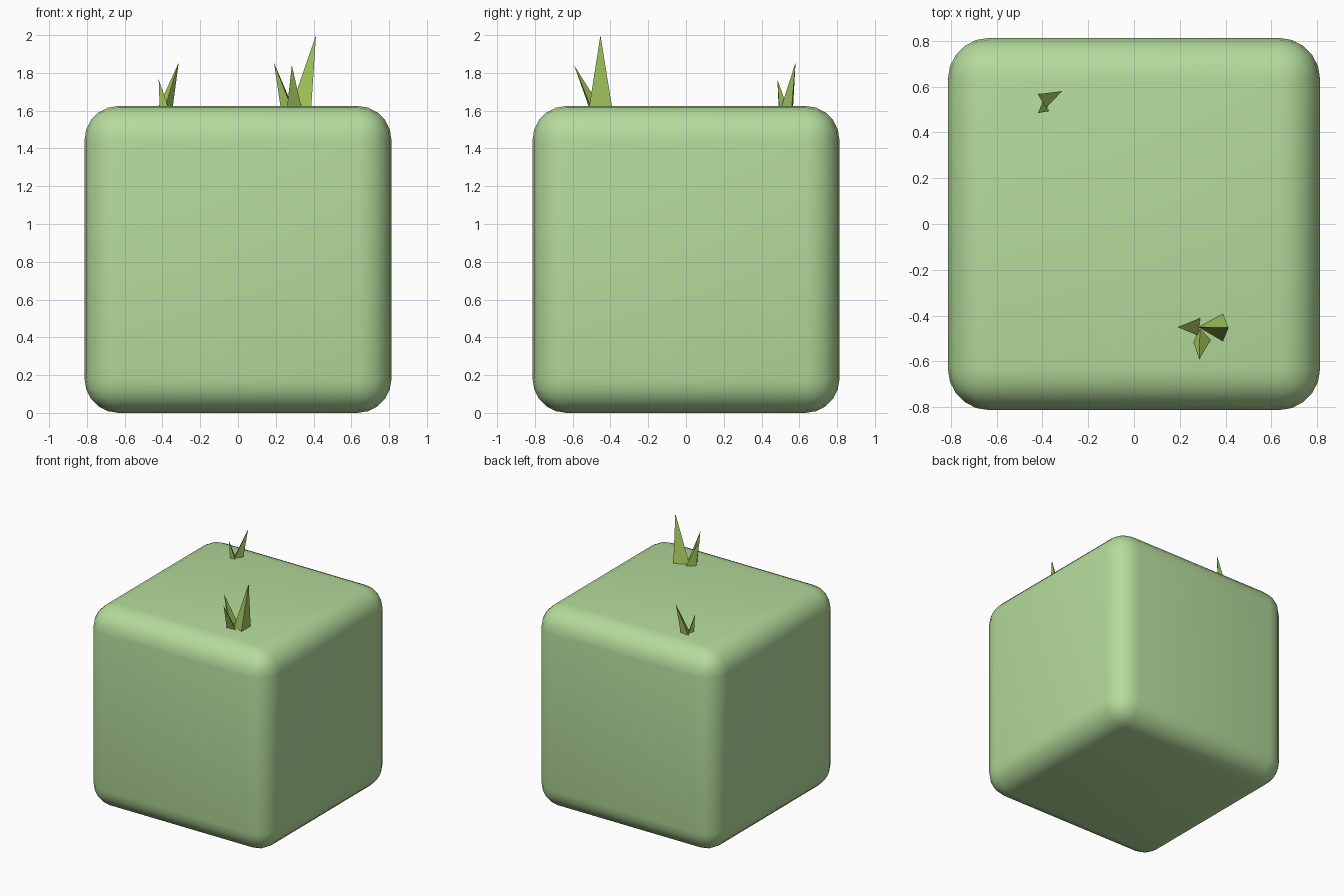
import bpy, bmesh

if "Cube" in bpy.data.objects:
    bpy.data.objects.remove(bpy.data.objects["Cube"])


def material(name, rgb):
    m = bpy.data.materials.new(name)
    m.diffuse_color = (*rgb, 1)
    m.use_nodes = True
    m.node_tree.nodes["Principled BSDF"].inputs["Base Color"].default_value = m.diffuse_color
    return m


body_mat = material("soft_green", (0.46, 0.71, 0.33))
grass_mat = material("grass_green", (0.38, 0.58, 0.11))

# Rounded cube body
SIZE, TOP = 1.625, 1.625
bpy.ops.mesh.primitive_cube_add(size=SIZE, location=(0, 0, TOP / 2))
body = bpy.context.object
body.name = "body"
body.data.materials.append(body_mat)
bev = body.modifiers.new("round", 'BEVEL')
bev.width = 0.18
bev.segments = 5
bpy.ops.object.modifier_apply(modifier="round")
bpy.ops.object.shade_smooth()


def tuft(name, blades):
    """Each blade is a three-sided spike: tip, then three base corners."""
    bm = bmesh.new()
    for tip, *base in blades:
        t = bm.verts.new(tip)
        b = [bm.verts.new((x, y, TOP - 0.003)) for x, y in base]
        bm.faces.new(b)
        for i in range(3):
            bm.faces.new((b[i], b[(i + 1) % 3], t))
    bmesh.ops.recalc_face_normals(bm, faces=bm.faces)
    me = bpy.data.meshes.new(name)
    bm.to_mesh(me)
    bm.free()
    me.materials.append(grass_mat)
    ob = bpy.data.objects.new(name, me)
    bpy.context.collection.objects.link(ob)


# Front tuft with three blades
tuft("front_grass", [
    ((0.413, -0.453, 2.0), (0.282, -0.45), (0.388, -0.392), (0.388, -0.512)),
    ((0.19, -0.45, 1.855), (0.29, -0.41), (0.28, -0.487), (0.225, -0.45)),
    ((0.285, -0.592, 1.84), (0.288, -0.455), (0.335, -0.505), (0.26, -0.515)),
])

# Back tuft with two blades
tuft("back_grass", [
    ((-0.314, 0.58, 1.855), (-0.42, 0.567), (-0.385, 0.505), (-0.345, 0.56)),
    ((-0.42, 0.484, 1.765), (-0.37, 0.493), (-0.397, 0.535), (-0.415, 0.49)),
])
